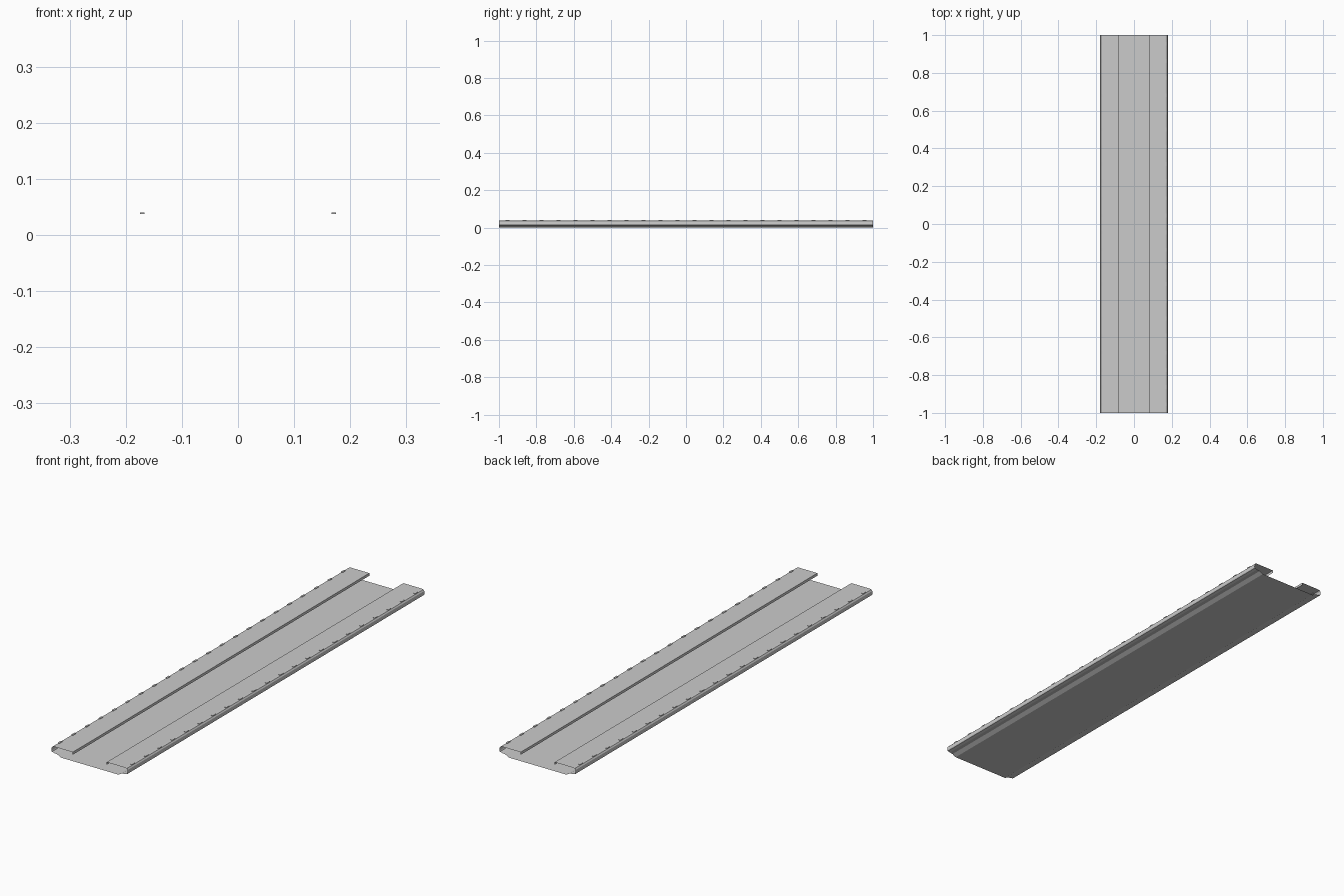
import bpy, bmesh

if "Cube" in bpy.data.objects:
    bpy.data.objects.remove(bpy.data.objects["Cube"])

# half cross-section (x, z): lip, top flange, rolled edge, ledge, slope to the flat base
HALF = [(0.08, 0.027), (0.08, 0.038), (0.167, 0.038), (0.175, 0.0365),
        (0.179, 0.031), (0.18, 0.018), (0.178, 0.014), (0.166, 0.011),
        (0.152, 0.009), (0.135, 0.0)]


def new_object(name, bm):
    mesh = bpy.data.meshes.new(name)
    bm.to_mesh(mesh)
    bm.free()
    obj = bpy.data.objects.new(name, mesh)
    bpy.context.collection.objects.link(obj)
    return obj


def sheet(bm, profile, y0, y1):
    """Sweep an open profile along y as a thin sheet."""
    a = [bm.verts.new((x, y0, z)) for x, z in profile]
    b = [bm.verts.new((x, y1, z)) for x, z in profile]
    for i in range(len(profile) - 1):
        bm.faces.new((a[i], a[i + 1], b[i + 1], b[i]))


# folded sheet panel, open at both ends
bm = bmesh.new()
sheet(bm, HALF + [(-x, z) for x, z in reversed(HALF)], -1.0, 1.0)
bmesh.ops.reverse_faces(bm, faces=bm.faces)
# outside faces outwards: the base must point down
base = min(bm.faces, key=lambda f: f.calc_center_median().z)
base.normal_update()
if base.normal.z > 0:
    bmesh.ops.reverse_faces(bm, faces=bm.faces)
new_object("folded_panel", bm)

# row of tiny raised teeth along each rolled edge
bm = bmesh.new()
COUNT = 22
pitch = 2.0 / COUNT
for side in (-1, 1):
    for i in range(COUNT):
        y = -1 + pitch * (i + 0.5)
        cube = bmesh.ops.create_cube(bm, size=1.0)["verts"]
        for v in cube:
            v.co.x = side * 0.171 + v.co.x * 0.008
            v.co.y = y + v.co.y * 0.02
            v.co.z = 0.0385 + v.co.z * 0.003
new_object("edge_teeth", bm)
